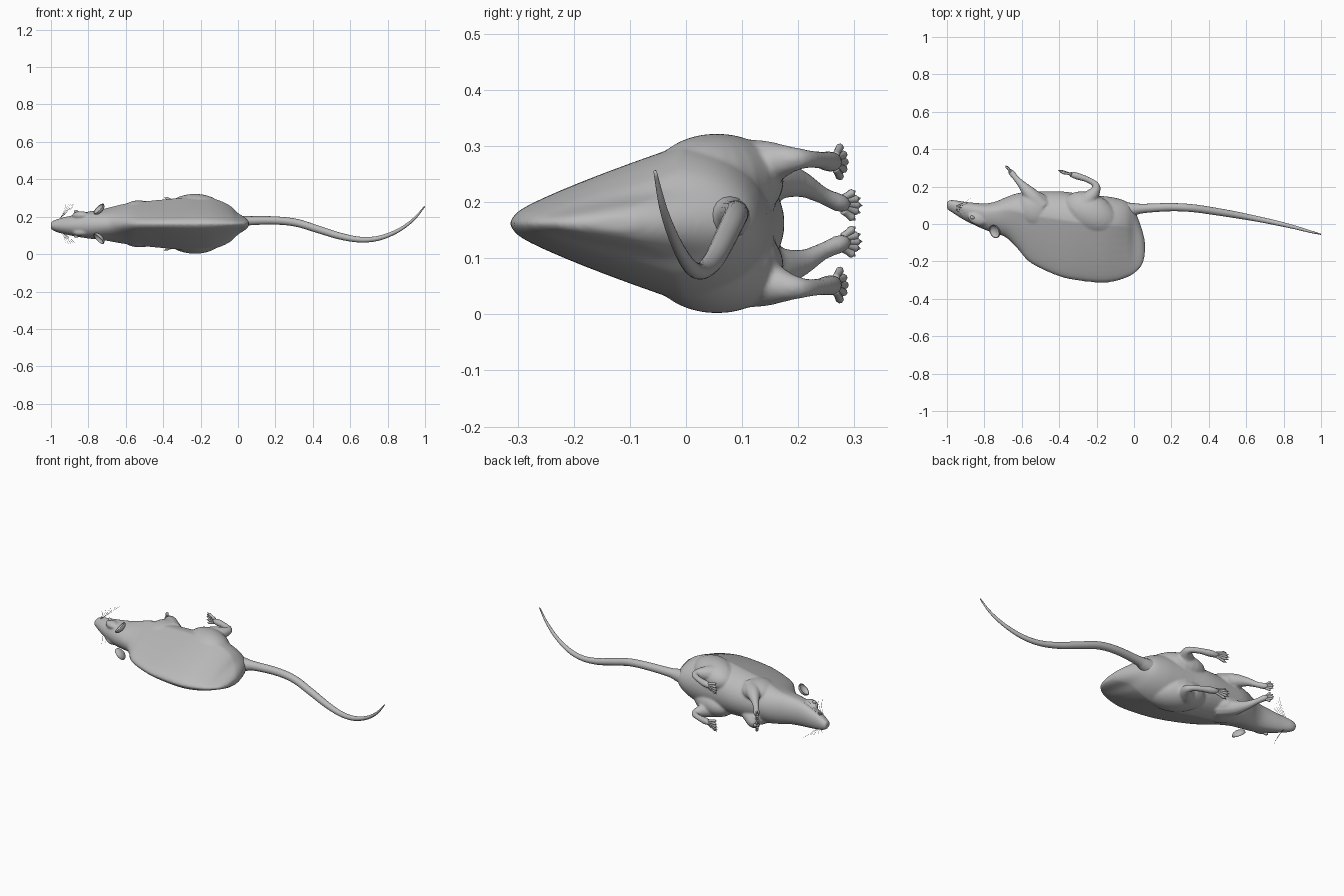
import bpy, bmesh, math
from mathutils import Vector, Matrix

if "Cube" in bpy.data.objects:
    bpy.data.objects.remove(bpy.data.objects["Cube"])

MID = 0.162                      # the animal's mirror plane, across z
grey = bpy.data.materials.new("grey fur")
grey.diffuse_color = (0.5, 0.5, 0.5, 1)
grey.use_nodes = True
grey.node_tree.nodes["Principled BSDF"].inputs["Base Color"].default_value = grey.diffuse_color


def finish(bm, name):
    bmesh.ops.recalc_face_normals(bm, faces=bm.faces)
    me = bpy.data.meshes.new(name)
    bm.to_mesh(me)
    bm.free()
    me.materials.append(grey)
    for p in me.polygons:
        p.use_smooth = True
    ob = bpy.data.objects.new(name, me)
    bpy.context.collection.objects.link(ob)
    return ob


def smooth_rows(rows, steps):
    """Catmull-Rom interpolation of rows of numbers."""
    out = []
    for i in range(len(rows) - 1):
        a, b, c, d = (rows[max(0, min(len(rows) - 1, i + k))] for k in (-1, 0, 1, 2))
        for s in range(steps):
            t = s / steps
            out.append([0.5 * (2 * q + (r - p) * t + (2 * p - 5 * q + 4 * r - w) * t * t
                               + (3 * q - p - 3 * r + w) * t ** 3)
                        for p, q, r, w in zip(a, b, c, d)])
    return out + [list(rows[-1])]


def loft(rings, name):
    bm = bmesh.new()
    vs = [[bm.verts.new(p) for p in r] for r in rings]
    n = len(vs[0])
    for a, b in zip(vs, vs[1:]):
        for i in range(n):
            bm.faces.new((a[i], a[(i + 1) % n], b[(i + 1) % n], b[i]))
    bm.faces.new(vs[0])
    bm.faces.new(vs[-1][::-1])
    return finish(bm, name)


def tube(rows, name, sides=12, steps=4):
    """Round tube through rows of x, y, z, radius."""
    pts = smooth_rows(rows, steps)
    rings = []
    for i, p in enumerate(pts):
        c = Vector(p[:3])
        d = (Vector(pts[min(i + 1, len(pts) - 1)][:3]) - Vector(pts[max(i - 1, 0)][:3])).normalized()
        u = d.cross(Vector((0.12, 0.1, 1))).normalized()
        v = d.cross(u)
        r = max(p[3], 0.0005)
        rings.append([c + r * (math.cos(k * math.tau / sides) * u + math.sin(k * math.tau / sides) * v)
                      for k in range(sides)])
    return loft(rings, name)


def ball(name, centre, radii, turn=0):
    bm = bmesh.new()
    bmesh.ops.create_uvsphere(bm, u_segments=24, v_segments=16, radius=1)
    bm.transform(Matrix.Translation(centre) @ Matrix.Rotation(turn, 4, 'Z') @ Matrix.Diagonal((*radii, 1)))
    return finish(bm, name)


# Torso and head: x, back y, belly y, half width, roundness of the back
stations = [
    (-1.00, .08, .122, .018, 1), (-.97, .06, .128, .034, 1), (-.90, .017, .118, .052, 1),
    (-.80, -.03, .11, .072, 1), (-.74, -.05, .12, .08, .9), (-.68, -.075, .145, .092, .7),
    (-.62, -.135, .165, .105, .4), (-.55, -.21, .172, .115, .25), (-.40, -.28, .175, .13, .2),
    (-.28, -.305, .16, .14, .2), (-.17, -.314, .15, .14, .2), (-.10, -.306, .14, .125, .2),
    (-.04, -.287, .12, .095, .25), (0, -.265, .08, .058, .4), (.04, -.225, -.02, .032, .6),
    (.058, -.17, -.09, .012, 1)]
rings = []
for x, back, belly, w, b in smooth_rows(stations, 4):
    wide = belly - 0.33 * (belly - back)
    zc = MID - 0.01 * max(0, min(1, (-0.6 - x) / 0.3))
    ring = []
    for k in range(40):
        t = k * math.tau / 40
        s, c = math.sin(t), math.cos(t)
        if c > 0:                # tapering back with a blunt ridge
            f = b * abs(s) + (1 - b) * (0.08 * min(1, abs(s) * 3) + 0.92 * (1 - c))
            ring.append((x, wide + (back - wide) * c, zc + math.copysign(w * f, s)))
        else:                    # round belly
            ring.append((x, wide - (belly - wide) * c, zc + w * s))
    rings.append(ring)
flesh = [loft(rings, "body")]

for s in (-1, 1):
    side = "upper" if s > 0 else "lower"

    def at(x, y, off, *r):
        return (x, y, MID + s * off, *r)

    # Haunch, shoulder, cheek
    flesh.append(ball("haunch", at(-.23, .055, .075), (.16, .105, .085), -.5))
    flesh.append(ball("shoulder", at(-.53, .08, .07), (.09, .1, .055), .4))
    flesh.append(ball("brow", at(-.84, .025, .045), (.05, .03, .022), -.4))

    # Front and hind legs
    flesh.append(tube([at(-.49, .09, .075, .05), at(-.55, .155, .08, .04), at(-.595, .205, .07, .024),
                       at(-.63, .243, .05, .016), at(-.655, .275, .036, .017), at(-.668, .288, .034, .01)],
                      "front_leg"))
    flesh.append(tube([at(-.30, .07, .09, .06), at(-.24, .135, .105, .045), at(-.205, .18, .113, .027),
                       at(-.205, .21, .115, .018), at(-.25, .238, .113, .016), at(-.31, .258, .11, .019),
                       at(-.345, .268, .109, .012)], "hind_leg"))

    # Toes with claws, fanned across each paw
    for k in range(5):
        f = (k - 2) / 2
        bend = 0.012 * f * f
        for leg, base, tip, spread in (("front", (-.66, .28, .034), (-.688, .314, .032), .026),
                                       ("hind", (-.335, .266, .109), (-.408, .289, .11), .031)):
            p0, p1 = Vector(base), Vector(tip)
            rows = []
            for u, r in ((0, .007), (.4, .0065), (.72, .0075), (.84, .004), (1, .0006)):
                q = p0.lerp(p1, u)
                rows.append(at(q.x + bend * u, q.y - bend * u, q.z + f * (.011 + (spread - .011) * u), r))
            tube(rows, f"{side}_{leg}_toe", 8, 3)

    # Eye
    ball(f"{side}_eye", at(-.865, .035, .066), (.013, .009, .008), -.4)

    # Cupped ear
    bm = bmesh.new()
    bmesh.ops.create_uvsphere(bm, u_segments=24, v_segments=16, radius=1)
    bmesh.ops.bisect_plane(bm, geom=bm.verts[:] + bm.edges[:] + bm.faces[:], plane_co=(0, 0, 0.1),
                           plane_no=(0, 0, 1), clear_outer=True)
    n = Vector((-.6, -.25, .6 * s)).normalized()
    bm.transform(Matrix.Translation(at(-.745, -.04, .08)) @ n.to_track_quat('Z', 'Y').to_matrix().to_4x4()
                 @ Matrix.Diagonal((.037, .037, .022, 1)))
    ear = finish(bm, f"{side}_ear")
    ear.modifiers.new("thickness", 'SOLIDIFY').thickness = 0.004

    # Whiskers
    for k in range(5):
        y = .06 + .014 * k
        tube([at(-.95, .085 + .006 * (k - 2), .03, .0008), at(-.93 + .006 * k, y, .07, .0007),
              at(-.92 + .013 * k, y + .012 * (k - 2), .105, .0005)], f"{side}_whisker", 4, 3)

# Blend the fleshy parts into one skin
bpy.ops.object.select_all(action='DESELECT')
for ob in flesh:
    ob.select_set(True)
bpy.context.view_layer.objects.active = flesh[0]
bpy.ops.object.join()
skin = bpy.context.view_layer.objects.active
skin.name = "body"
re = skin.modifiers.new("blend", 'REMESH')
re.mode = 'VOXEL'
re.voxel_size = 0.006
re.use_smooth_shade = True
sm = skin.modifiers.new("soften", 'SMOOTH')
sm.factor = 0.5
sm.iterations = 6

# Tail
tube([(-.06, .07, .168, .05), (0, .078, .174, .034), (.05, .083, .178, .025), (.19, .09, .18, .022),
      (.31, .085, .168, .021), (.43, .068, .132, .02), (.55, .048, .095, .018), (.66, .027, .077, .015),
      (.76, .006, .087, .013), (.86, -.018, .128, .01), (.94, -.04, .187, .007), (.998, -.055, .255, .003)],
     "tail", 16, 5)
